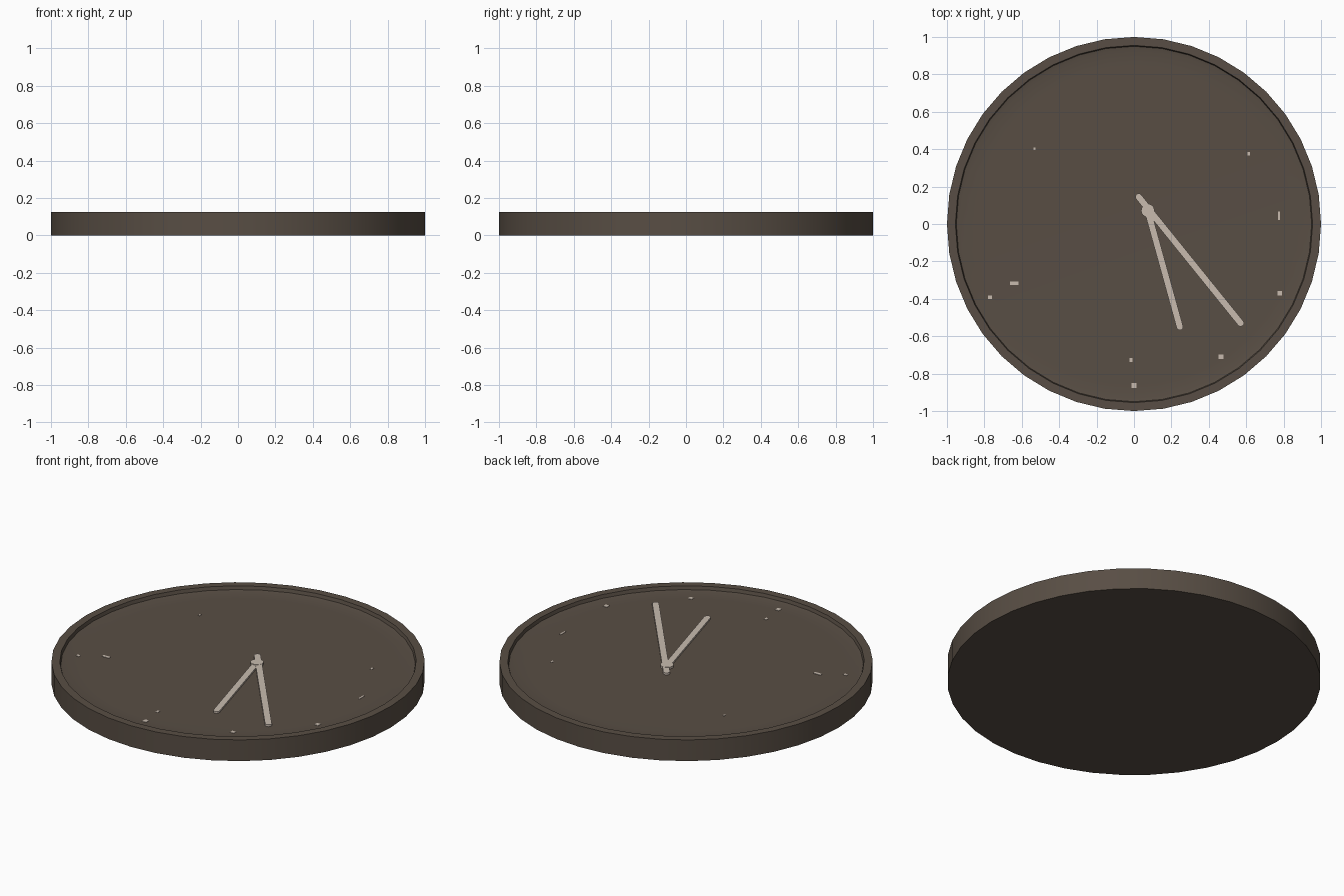
import bpy, bmesh, math
from mathutils import Vector

if "Cube" in bpy.data.objects:
    bpy.data.objects.remove(bpy.data.objects["Cube"])

SIDES = 40
FLOOR = 0.1


def material(name, rgb):
    m = bpy.data.materials.new(name)
    m.diffuse_color = (*rgb, 1)
    m.use_nodes = True
    m.node_tree.nodes["Principled BSDF"].inputs["Base Color"].default_value = m.diffuse_color
    return m


BROWN = material("dark_brown", (0.098, 0.076, 0.058))
CREAM = material("pale_beige", (0.58, 0.50, 0.43))


def finish(bm, name, mat):
    bmesh.ops.recalc_face_normals(bm, faces=bm.faces[:])
    me = bpy.data.meshes.new(name)
    bm.to_mesh(me)
    bm.free()
    me.materials.append(mat)
    ob = bpy.data.objects.new(name, me)
    bpy.context.collection.objects.link(ob)
    return ob


def prism(name, pts, z0, z1, mat):
    bm = bmesh.new()
    face = bm.faces.new([bm.verts.new((p[0], p[1], z0)) for p in pts])
    ext = bmesh.ops.extrude_face_region(bm, geom=[face])
    for v in ext["geom"]:
        if isinstance(v, bmesh.types.BMVert):
            v.co.z = z1
    return finish(bm, name, mat)


def capsule(name, a, b, r, z0, z1):
    # flat bar with rounded ends from a to b
    a, b = Vector(a), Vector(b)
    ang = math.atan2(b.y - a.y, b.x - a.x)
    pts = []
    for centre, start in ((b, ang - math.pi / 2), (a, ang + math.pi / 2)):
        for i in range(7):
            t = start + math.pi * i / 6
            pts.append((centre.x + r * math.cos(t), centre.y + r * math.sin(t)))
    return prism(name, pts, z0, z1, CREAM)


# clock body: shallow dish with a thin raised rim
profile = [(1, 0), (1, 0.125), (0.955, 0.125), (0.95, FLOOR + 0.005),
           (0.93, FLOOR + 0.001), (0.85, FLOOR)]
bm = bmesh.new()
rings = []
for r, z in profile:
    rings.append([bm.verts.new((r * math.cos(2 * math.pi * i / SIDES),
                                r * math.sin(2 * math.pi * i / SIDES), z))
                  for i in range(SIDES)])
for lo, hi in zip(rings, rings[1:]):
    for i in range(SIDES):
        j = (i + 1) % SIDES
        bm.faces.new((lo[i], lo[j], hi[j], hi[i]))
bm.faces.new(rings[0])
bm.faces.new(rings[-1])
body = finish(bm, "clock_body", BROWN)
bpy.context.view_layer.objects.active = body
body.select_set(True)
bpy.ops.object.shade_smooth_by_angle(angle=math.radians(40))

# hands and hub
capsule("minute_hand", (0.025, 0.145), (0.57, -0.53), 0.018, FLOOR - 0.01, FLOOR + 0.012)
capsule("hour_hand", (0.072, 0.075), (0.245, -0.55), 0.018, FLOOR - 0.01, FLOOR + 0.010)
prism("hand_hub", [(0.074 + 0.036 * math.cos(i * math.pi / 8),
                    0.072 + 0.036 * math.sin(i * math.pi / 8)) for i in range(16)],
      FLOOR - 0.01, FLOOR + 0.013, CREAM)

# small specks of the nearly flush dial marks
marks = [(0.775, 0.045, 0.01, 0.045), (0.78, -0.37, 0.025, 0.025),
         (0.465, -0.71, 0.025, 0.022), (0, -0.863, 0.025, 0.028),
         (-0.015, -0.728, 0.016, 0.022), (-0.64, -0.317, 0.045, 0.018),
         (-0.77, -0.392, 0.02, 0.018), (-0.532, 0.402, 0.01, 0.015),
         (0.613, 0.375, 0.012, 0.02)]
for n, (x, y, w, d) in enumerate(marks):
    prism(f"dial_mark_{n}", [(x + sx * w / 2, y + sy * d / 2) for sx, sy in
                             ((-1, -1), (1, -1), (1, 1), (-1, 1))],
          FLOOR - 0.003, FLOOR + 0.002, CREAM)
